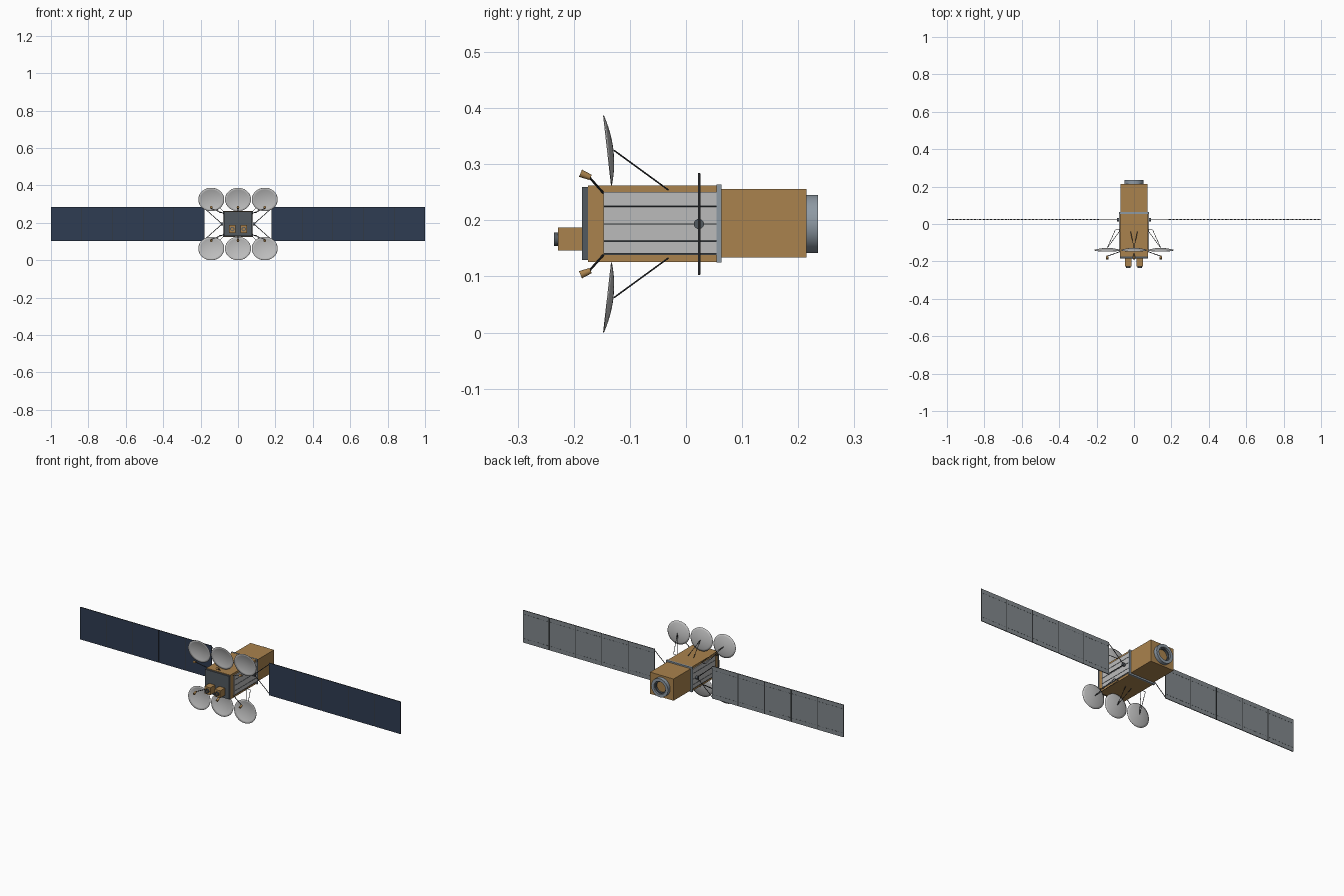
import bpy, bmesh, math
from mathutils import Vector

cube = bpy.data.objects.get("Cube")
if cube:
    bpy.data.objects.remove(cube)

MID = 0.1935  # height of the long axis


def material(name, r, g, b):
    m = bpy.data.materials.new(name)
    m.use_nodes = True
    m.diffuse_color = (r, g, b, 1)
    m.node_tree.nodes["Principled BSDF"].inputs["Base Color"].default_value = (r, g, b, 1)
    return m


gold = material("gold foil", 0.40, 0.225, 0.075)
silver = material("silver radiator", 0.5, 0.5, 0.5)
white = material("dish grey", 0.52, 0.52, 0.52)
navy = material("solar cell navy", 0.028, 0.045, 0.085)
back_grey = material("panel back grey", 0.22, 0.245, 0.26)
dark = material("dark strut", 0.035, 0.038, 0.042)
slate = material("slate front", 0.085, 0.1, 0.115)
steel = material("steel blue", 0.27, 0.32, 0.37)


def finish(bm, name, mats, smooth=False):
    bmesh.ops.recalc_face_normals(bm, faces=bm.faces)
    mesh = bpy.data.meshes.new(name)
    bm.to_mesh(mesh)
    bm.free()
    for m in mats:
        mesh.materials.append(m)
    ob = bpy.data.objects.new(name, mesh)
    bpy.context.collection.objects.link(ob)
    if smooth:
        bpy.ops.object.select_all(action='DESELECT')
        ob.select_set(True)
        bpy.context.view_layer.objects.active = ob
        bpy.ops.object.shade_smooth_by_angle(angle=math.radians(40))
    return ob


def box(name, x, y, z, mat):
    """Box from three (low, high) ranges; z is measured from the long axis."""
    bm = bmesh.new()
    bmesh.ops.create_cube(bm, size=1)
    for v in bm.verts:
        for i, (lo, hi) in enumerate((x, y, z)):
            v.co[i] = lo if v.co[i] < 0 else hi
        v.co.z += MID
    return finish(bm, name, [mat])


def rod(name, a, b, r, mat, r2=None, sides=8):
    """Round bar or cone between two points."""
    a, b = Vector(a), Vector(b)
    bm = bmesh.new()
    bmesh.ops.create_cone(bm, cap_ends=True, segments=sides, radius1=r,
                          radius2=r if r2 is None else r2, depth=(b - a).length)
    turn = (b - a).to_track_quat('Z', 'Y')
    for v in bm.verts:
        v.co = turn @ v.co + (a + b) / 2 + Vector((0, 0, MID))
    return finish(bm, name, [mat], True)


def tube(name, x, z, profile, mat, sides=40):
    """Closed (radius, y) profile spun about an axis along y."""
    bm = bmesh.new()
    rings = []
    for r, y in profile:
        rings.append([bm.verts.new((x + r * math.cos(math.tau * i / sides), y,
                                    MID + z + r * math.sin(math.tau * i / sides)))
                      for i in range(sides)])
    for a, b in zip(rings, rings[1:] + rings[:1]):
        for i in range(sides):
            j = (i + 1) % sides
            bm.faces.new((a[i], a[j], b[j], b[i]))
    return finish(bm, name, [mat], True)


def dish(name, x, s):
    """Shallow reflector facing the front, leaning toward the long axis."""
    bm = bmesh.new()
    sides, steps, lean = 40, 6, 0.112

    def point(r, t):
        u, w = r * math.cos(t), r * math.sin(t)
        return (x + 0.069 * u, -0.140 + 0.010 * (1 - r * r) - 0.063 * lean * w,
                MID + s * (0.131 + 0.0625 * w))

    centre = bm.verts.new(point(0, 0))
    last = None
    for k in range(1, steps + 1):
        ring = [bm.verts.new(point(k / steps, math.tau * i / sides)) for i in range(sides)]
        for i in range(sides):
            j = (i + 1) % sides
            if last:
                bm.faces.new((last[i], last[j], ring[j], ring[i]))
            else:
                bm.faces.new((centre, ring[j], ring[i]))
        last = ring
    ob = finish(bm, name, [white], True)
    mod = ob.modifiers.new("shell", 'SOLIDIFY')
    mod.thickness = 0.0016
    mod.offset = 0


# Main body
box("front_body", (-0.075, 0.075), (-0.175, 0.06), (-0.068, 0.069), gold)
box("rear_body", (-0.073, 0.073), (0.06, 0.215), (-0.06, 0.062), gold)
box("body_frame", (-0.081, 0.081), (0.054, 0.063), (-0.069, 0.07), steel)
box("front_panel", (-0.075, 0.075), (-0.185, -0.175), (-0.064, 0.066), slate)

# Rear engine ring
tube("engine_ring", 0, 0, [(0.052, 0.213), (0.052, 0.235), (0.036, 0.235), (0.036, 0.213)], steel)
tube("engine_ring_step", 0, 0, [(0.037, 0.213), (0.037, 0.226), (0.030, 0.226), (0.030, 0.213)], slate)

for side, label in ((1, "left"), (-1, "right")):
    # Side radiators with heat pipes
    box(label + "_radiator", sorted((side * 0.074, side * 0.080)), (-0.147, 0.054), (-0.055, 0.057), silver)
    for z in (-0.053, -0.031, 0.0, 0.032):
        rod(label + "_heat_pipe", (side * 0.080, -0.146, z), (side * 0.080, 0.054, z), 0.0013, slate)

    # Front sensors
    x = side * 0.031
    box(label + "_sensor", (x - 0.018, x + 0.018), (-0.228, -0.185), (-0.047, -0.006), gold)
    tube(label + "_sensor_rim", x, -0.027,
         [(0.012, -0.228), (0.012, -0.2355), (0.007, -0.2355), (0.007, -0.228)], slate, 20)

    # Solar wing: hinge, yoke and five panels
    y = 0.023
    rod(label + "_hinge", (side * 0.078, y, 0), (side * 0.092, y, 0), 0.009, slate, sides=20)
    for s in (1, -1):
        rod(label + "_yoke", (side * 0.085, y, 0), (side * 0.182, y, s * 0.086), 0.0018, dark)
    width = 0.1644
    for n in range(5):
        start = 0.178 + n * width
        span = sorted((side * (start + 0.0015), side * (start + width - 0.0015)))
        panel = box(label + "_solar_panel", span, (y - 0.002, y + 0.002), (-0.091, 0.091), dark)
        panel.data.materials.append(navy)
        panel.data.materials.append(back_grey)
        for f in panel.data.polygons:
            if abs(f.normal.y) > 0.5:
                f.material_index = 1 if f.normal.y < 0 else 2
        # Dashed wiring on the back
        for z in (-0.068, 0.068):
            for d in range(8):
                left = span[0] + 0.006 + d * 0.0197
                box(label + "_panel_wiring", (left, left + 0.011), (y + 0.0015, y + 0.0026),
                    (z - 0.001, z + 0.001), slate)
        # Hinge bars between panels
        if n:
            box(label + "_panel_joint", sorted((side * (start - 0.002), side * (start + 0.002))),
                (y - 0.001, y + 0.003), (-0.09, 0.09), dark)

# Reflectors with struts and feed horns, three above and three below
for s, level in ((1, "upper"), (-1, "lower")):
    for k, place in ((-1, "right"), (0, "centre"), (1, "left")):
        label = level + "_" + place
        x = 0.143 * k
        dish(label + "_dish", x, s)
        ends = (-0.02, 0.02) if k == 0 else (k * 0.10, k * 0.072)
        for e in ends:
            rod(label + "_dish_strut", (x, -0.128, s * 0.131), (e, -0.032, s * 0.061), 0.0014, dark)
        root = (k * 0.075, -0.148, s * 0.056)
        horn = Vector((x, -0.172, s * 0.083))
        rod(label + "_feed_arm", root, horn, 0.002, dark)
        rod(label + "_feed_horn", horn + Vector((0, 0.002, 0)), (x, -0.188, s * 0.0905), 0.005, gold, 0.007, 12)
        # Brackets holding the outer struts to the body
        if k:
            rod(label + "_strut_bracket", (k * 0.074, -0.032, s * 0.061),
                (k * 0.10, -0.032, s * 0.061), 0.0014, dark)
